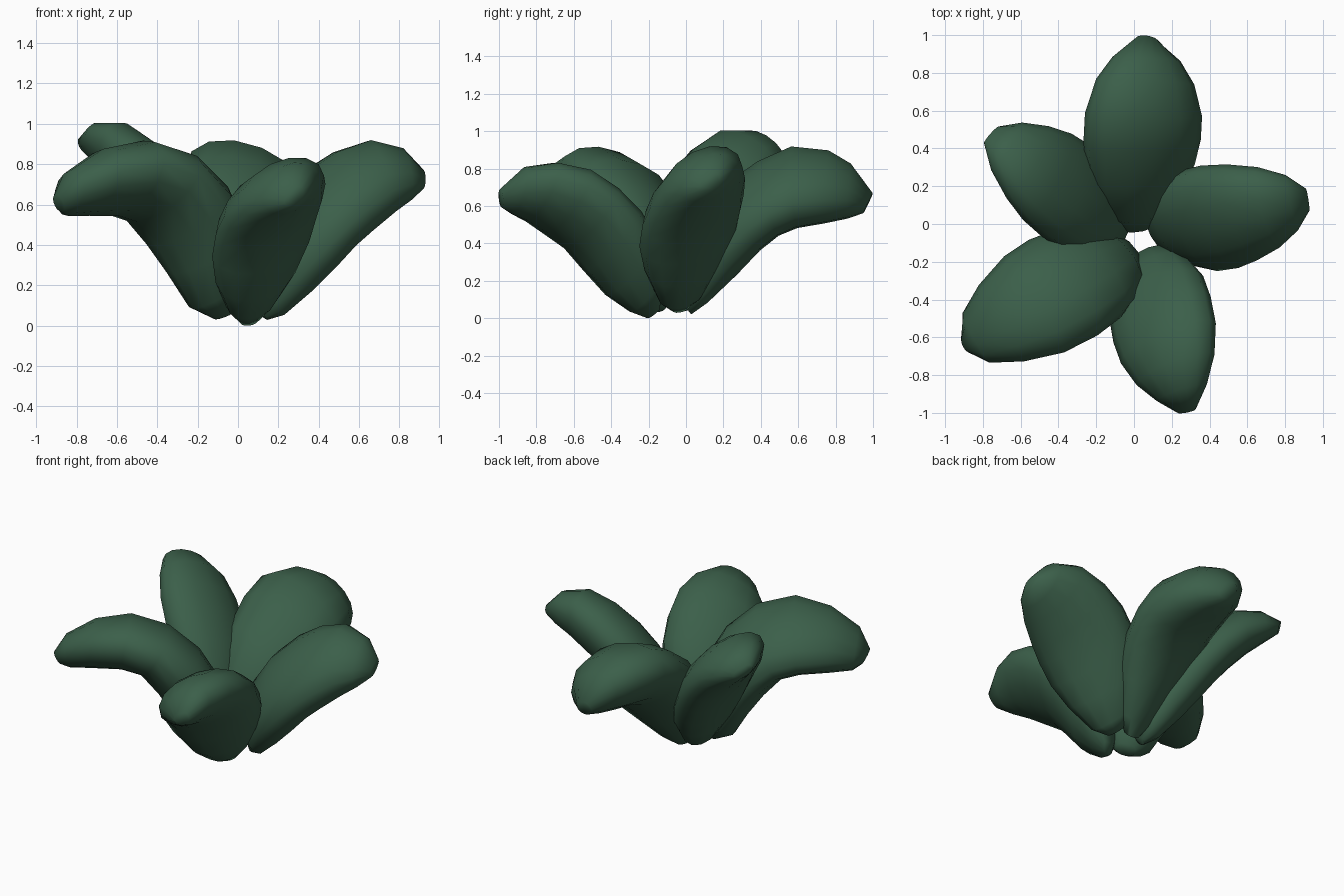
import bpy, bmesh, math
from mathutils import Vector

mat = bpy.data.materials.new("leaf_green")
mat.diffuse_color = (0.044, 0.115, 0.068, 1)
SIDES = 14


def leaf(name, origin, azimuth, roll, stations):
    """Fleshy leaf: elliptical rings between an outer and an inner side profile,
    twisted so its left edge is higher than its right.
    station = (outer distance, outer z, inner distance, inner z, half width)"""
    a = math.radians(azimuth)
    d = Vector((math.cos(a), math.sin(a), 0))
    lateral = Vector((-math.sin(a), math.cos(a), 0))
    base = Vector((*origin, 0))
    bm = bmesh.new()
    rings = []
    for so, zo, si, zi, w in stations:
        outer = base + d * so + Vector((0, 0, zo))
        inner = base + d * si + Vector((0, 0, zi))
        mid, half = (outer + inner) / 2, (inner - outer) * 0.465
        side = lateral + half.normalized() * roll
        rings.append([bm.verts.new(mid + side * w * math.cos(t) + half * math.sin(t))
                      for t in (2 * math.pi * i / SIDES for i in range(SIDES))])
    for r0, r1 in zip(rings, rings[1:]):
        for i in range(SIDES):
            j = (i + 1) % SIDES
            bm.faces.new((r0[i], r0[j], r1[j], r1[i]))
    bm.faces.new(rings[0])
    bm.faces.new(rings[-1])
    bmesh.ops.recalc_face_normals(bm, faces=bm.faces)
    me = bpy.data.meshes.new(name)
    bm.to_mesh(me)
    bm.free()
    me.materials.append(mat)
    ob = bpy.data.objects.new(name, me)
    bpy.context.collection.objects.link(ob)
    bpy.context.view_layer.objects.active = ob
    ob.select_set(True)
    bpy.ops.object.shade_smooth_by_angle(angle=math.radians(75))
    ob.select_set(False)


# Large arching leaves
leaf("back_leaf", (0.02, 0), 87, .27, [
    (.03, .02, -.03, .10, .06), (.12, .08, -.05, .28, .14), (.28, .23, 0, .50, .22),
    (.40, .36, .18, .70, .285), (.50, .44, .38, .84, .31), (.60, .48, .56, .92, .31),
    (.75, .505, .76, .90, .26), (.87, .53, .88, .83, .18), (.95, .56, 1.0, .67, .06)])
leaf("front_left_leaf", (0, -.12), 210, .22, [
    (.12, .03, .03, .08, .06), (.24, .08, -.01, .27, .16), (.34, .25, .02, .50, .24),
    (.43, .39, .15, .70, .29), (.53, .51, .34, .85, .31), (.64, .54, .58, .92, .30),
    (.82, .54, .80, .88, .235), (.95, .54, .98, .77, .15), (1.0, .56, 1.05, .65, .05)])

# Smaller upright leaves
leaf("front_leaf", (.045, -.12), -75, .33, [
    (.08, 0, .03, .05, .05), (.17, .03, .01, .24, .14), (.29, .12, .06, .42, .22),
    (.40, .26, .17, .57, .27), (.50, .38, .30, .69, .28), (.61, .45, .45, .79, .27),
    (.73, .52, .62, .83, .22), (.82, .55, .78, .81, .14), (.89, .59, .91, .69, .05)])
leaf("right_leaf", (.05, -.04), 11, .33, [
    (.09, .03, .05, .08, .05), (.17, .05, .02, .25, .14), (.30, .17, .06, .46, .23),
    (.41, .29, .17, .63, .28), (.51, .40, .31, .76, .285), (.60, .47, .46, .86, .265),
    (.72, .56, .63, .92, .22), (.81, .62, .79, .88, .15), (.88, .68, .89, .77, .06)])
leaf("back_left_leaf", (-.035, -.07), 143, .36, [
    (.08, .04, .03, .10, .05), (.17, .08, 0, .28, .14), (.29, .20, .05, .49, .22),
    (.40, .33, .17, .67, .26), (.50, .46, .31, .81, .27), (.60, .58, .46, .92, .26),
    (.71, .69, .61, 1.0, .22), (.82, .78, .78, 1.0, .15), (.89, .84, .91, .93, .06)])
